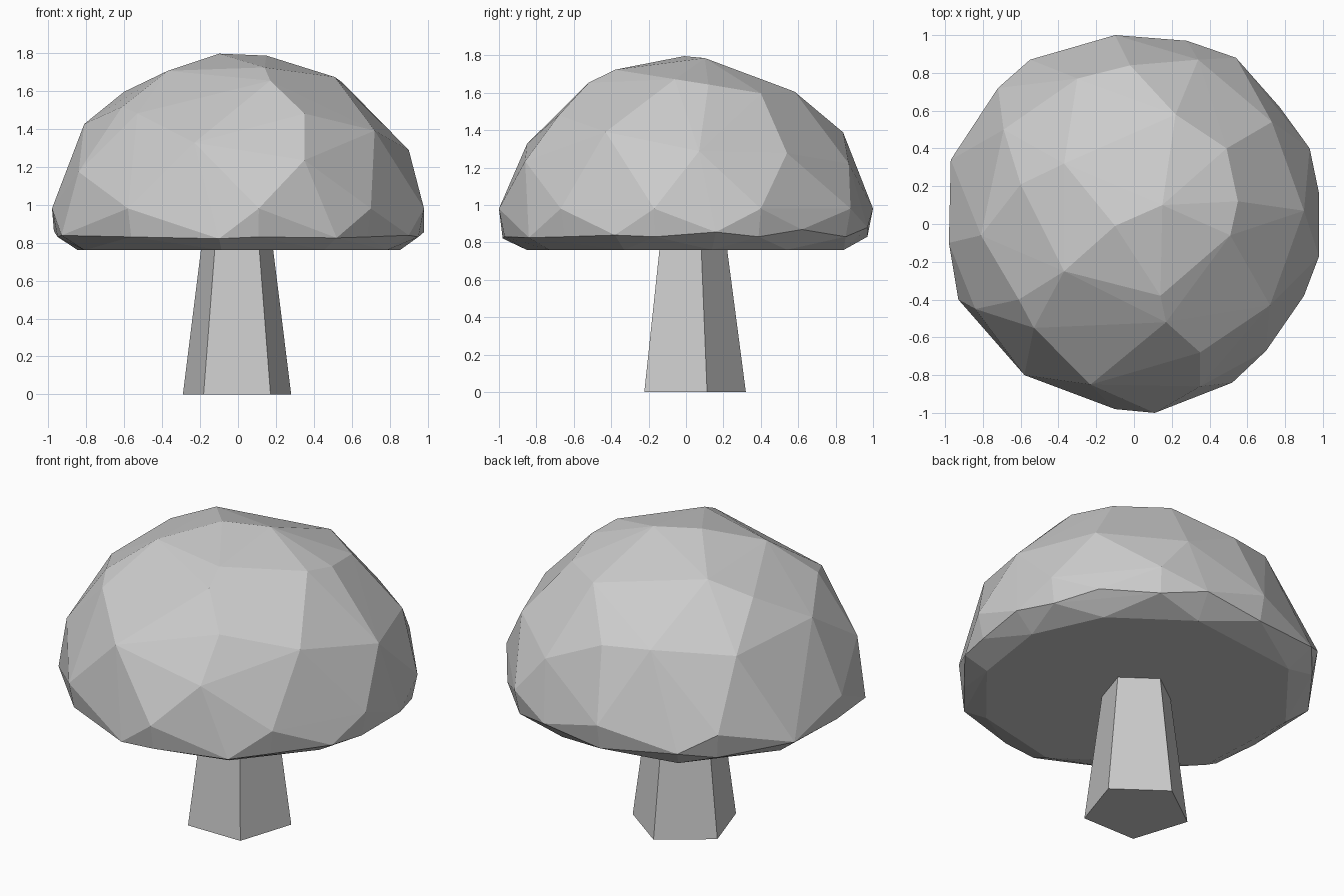
import bpy, bmesh, math

default_cube = bpy.data.objects.get("Cube")
if default_cube:
    bpy.data.objects.remove(default_cube, do_unlink=True)

# One plain grey for the whole model
grey = bpy.data.materials.new("light_grey")
grey.use_nodes = True
colour = (0.6, 0.6, 0.6, 1)
grey.diffuse_color = colour
grey.node_tree.nodes["Principled BSDF"].inputs["Base Color"].default_value = colour

# Corners of the dome facets in plan; the height follows from the radius
DOME = [(-.1, -.01), (.15, .1), (-.37, -.25), (.14, -.38), (.17, -.52),
        (-.53, -.55), (-.23, -.85), (.51, -.06), (.55, .12), (.22, .58),
        (.49, .4), (-.37, .32), (-.3, .77), (-.02, .84), (.34, .87),
        (.73, .54), (.9, .07), (.72, -.43), (-.69, .5), (-.6, .21),
        (-.81, -.06), (-.61, -.4), (-.84, -.45), (.35, -.68), (.35, -.86)]
# Irregular outline of the widest part
RIM = [(.98, .16), (.93, .4), (.77, .62), (.54, .88), (.28, .97), (-.1, 1),
       (-.55, .87), (-.72, .72), (-.97, .34), (-.98, -.1), (-.93, -.4),
       (-.58, -.8), (-.1, -.98), (.11, -1), (.52, -.84), (.7, -.67),
       (.9, -.38), (.98, -.17)]


def dome_height(x, y):
    return 0.9 + 0.9 * math.sqrt(max(0, 1 - x * x - y * y))


# Faceted canopy: hull over dome corners, rim and inset flat underside
bm = bmesh.new()
for x, y in DOME:
    bm.verts.new((x, y, dome_height(x, y)))
for i, (x, y) in enumerate(RIM):
    if i % 2:
        bm.verts.new((x, y, 0.98))
        bm.verts.new((x * .97, y * .97, 0.83))
    else:
        bm.verts.new((x, y, 0.85 + 0.03 * y))
        bm.verts.new((x * .87, y * .87, 0.76))
hull = bmesh.ops.convex_hull(bm, input=bm.verts)
loose = {g for g in hull["geom_interior"] + hull["geom_unused"]
         if isinstance(g, bmesh.types.BMVert)}
bmesh.ops.delete(bm, geom=list(loose), context="VERTS")
bmesh.ops.recalc_face_normals(bm, faces=bm.faces)
mesh = bpy.data.meshes.new("canopy")
bm.to_mesh(mesh)
bm.free()
canopy = bpy.data.objects.new("canopy", mesh)
bpy.context.collection.objects.link(canopy)
mesh.materials.append(grey)

# Tapered five-sided trunk with a flat side to the front
bpy.ops.mesh.primitive_cone_add(vertices=5, radius1=0.3, radius2=0.195,
                                depth=0.8, location=(-0.005, 0.02, 0.4))
trunk = bpy.context.object
trunk.name = "trunk"
trunk.data.materials.append(grey)
